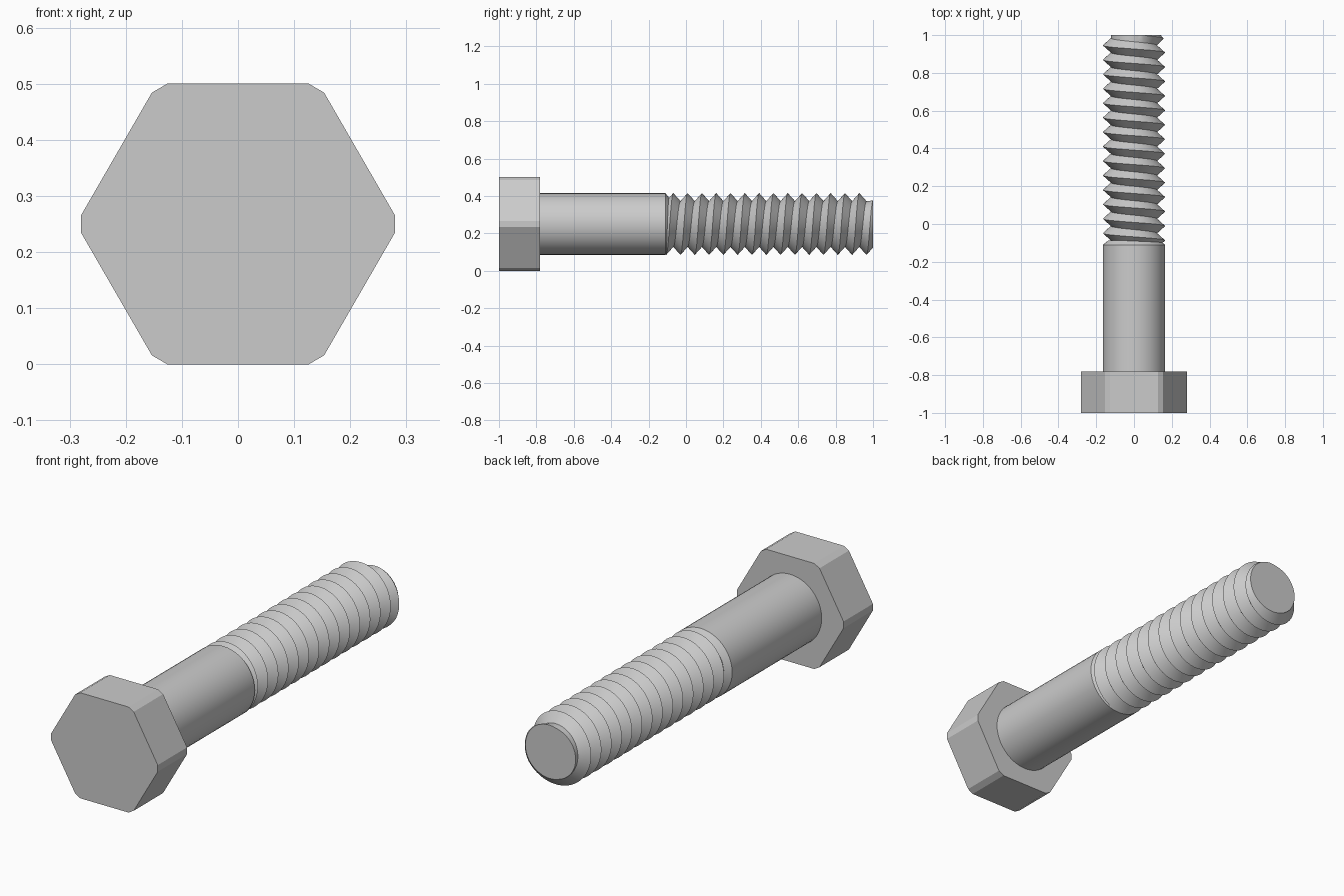
import bpy, bmesh
from math import sin, cos, pi, acos, radians

if "Cube" in bpy.data.objects:
    bpy.data.objects.remove(bpy.data.objects["Cube"])

CZ = 0.25            # height of the bolt axis
R, ROOT = 0.165, 0.122
HEAD_END, THREAD_START, TIP = -0.78, -0.11, 1.0
PITCH, N = 0.0765, 48


def finish(name, bm):
    bmesh.ops.recalc_face_normals(bm, faces=bm.faces)
    mesh = bpy.data.meshes.new(name)
    bm.to_mesh(mesh)
    bm.free()
    ob = bpy.data.objects.new(name, mesh)
    bpy.context.collection.objects.link(ob)
    bpy.ops.object.select_all(action='DESELECT')
    bpy.context.view_layer.objects.active = ob
    ob.select_set(True)
    bpy.ops.object.shade_smooth_by_angle(angle=radians(25))
    return ob


def loft(name, rings):
    """Capped solid along y; each ring is (y, [(radius, angle), ...])."""
    bm = bmesh.new()
    loops = [[bm.verts.new((r * cos(a), y, CZ + r * sin(a))) for r, a in pts] for y, pts in rings]
    for a, b in zip(loops, loops[1:]):
        for i in range(len(a)):
            j = (i + 1) % len(a)
            bm.faces.new((a[i], a[j], b[j], b[i]))
    bm.faces.new(loops[0])
    bm.faces.new(loops[-1])
    return finish(name, bm)


# hex head with clipped corners
clip = acos(0.25 / 0.28)
hexagon = [(0.28, radians(30 + 60 * k) + s * clip) for k in range(6) for s in (-1, 1)]
loft("hex_head", [(-1, hexagon), (HEAD_END, hexagon)])


# plain shank with a small run-out chamfer
def circle(r):
    return [(r, 2 * pi * i / N) for i in range(N)]


loft("shank", [(HEAD_END, circle(R)), (THREAD_START, circle(R)), (THREAD_START + 0.022, circle(ROOT + 0.015))])

# helical thread: crest and root spirals joined by strips
bm = bmesh.new()
turns = int((TIP - THREAD_START) / PITCH) + 4
start = THREAD_START - 1.7 * PITCH


def spiral(radius, offset):
    verts = []
    for i in range(turns * N):
        a, y = 2 * pi * i / N, start + PITCH * (i / N + offset)
        r = min(radius, max(ROOT, 0.13 + (TIP - y) * 1.6))   # tip chamfer
        verts.append(bm.verts.new((r * cos(a), y, CZ + r * sin(a))))
    return verts


crest, root = spiral(R, 0), spiral(ROOT, 0.5)
for i in range(turns * N - 1):
    bm.faces.new((crest[i], crest[i + 1], root[i + 1], root[i]))
    if i + N + 1 < turns * N:
        bm.faces.new((root[i], root[i + 1], crest[i + N + 1], crest[i + N]))

# trim both ends square and cap them
for y, n in ((THREAD_START, -1), (TIP, 1)):
    cut = bmesh.ops.bisect_plane(bm, geom=bm.verts[:] + bm.edges[:] + bm.faces[:],
                                 plane_co=(0, y, 0), plane_no=(0, n, 0), clear_outer=True)
    edges = [e for e in cut['geom_cut'] if isinstance(e, bmesh.types.BMEdge)]
    bmesh.ops.triangle_fill(bm, edges=edges, use_beauty=True)
finish("thread", bm)
